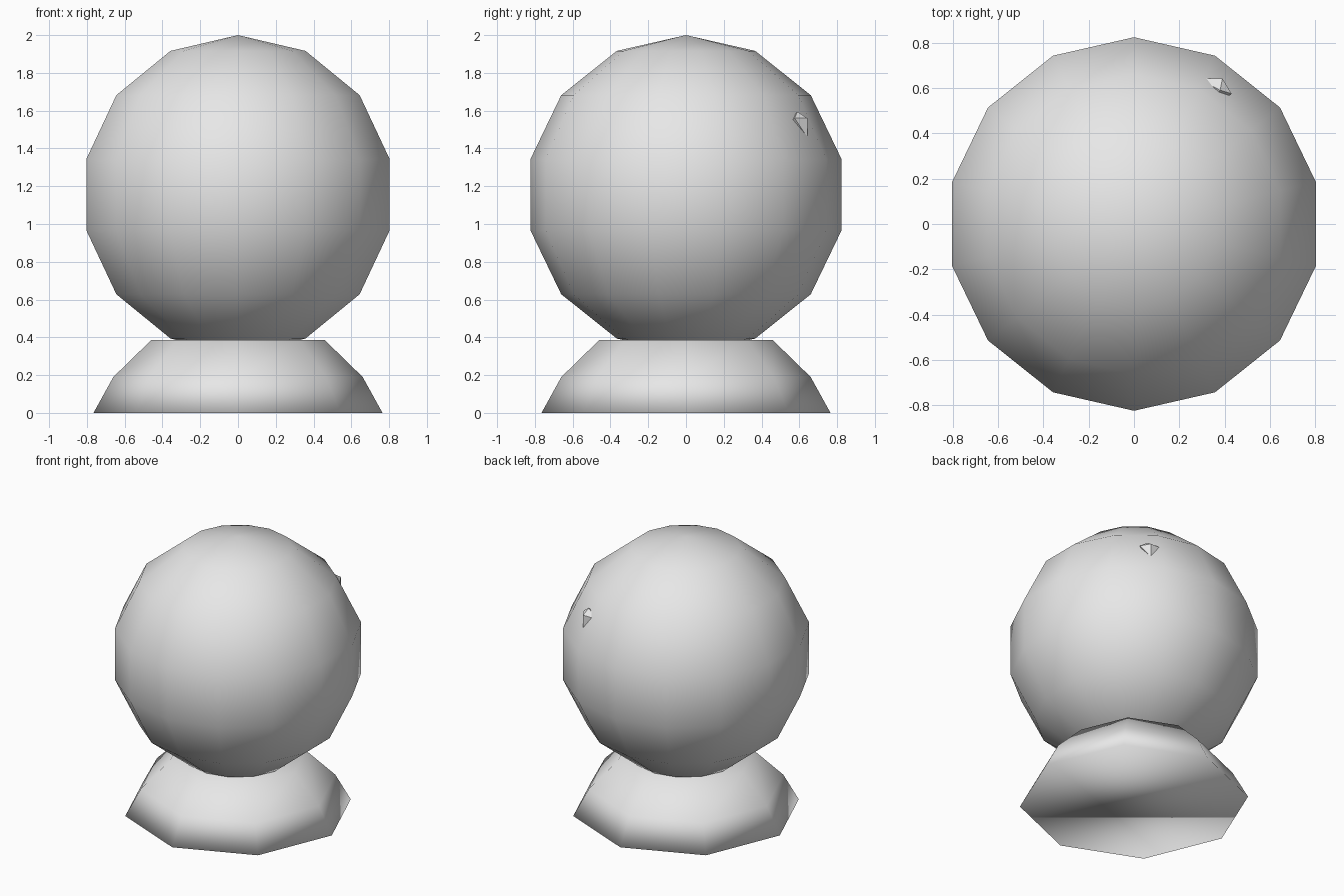
import bpy, bmesh, math
from mathutils import Vector

if "Cube" in bpy.data.objects:
    bpy.data.objects.remove(bpy.data.objects["Cube"])

grey = bpy.data.materials.new("plain grey")
grey.diffuse_color = (0.8, 0.8, 0.8, 1)
grey.use_nodes = True
grey.node_tree.nodes["Principled BSDF"].inputs["Base Color"].default_value = grey.diffuse_color


def add_object(name, bm, smooth=True):
    """Turn a bmesh into a grey object."""
    bmesh.ops.recalc_face_normals(bm, faces=bm.faces)
    for f in bm.faces:
        f.smooth = smooth
    mesh = bpy.data.meshes.new(name)
    bm.to_mesh(mesh)
    bm.free()
    mesh.materials.append(grey)
    obj = bpy.data.objects.new(name, mesh)
    bpy.context.collection.objects.link(obj)
    return obj


# Globe: 14 segments, 7 rings, smooth shaded, sunk slightly into the base
bm = bmesh.new()
bmesh.ops.create_uvsphere(bm, u_segments=14, v_segments=7, radius=0.845)
bmesh.ops.translate(bm, verts=bm.verts, vec=(0, 0, 1.155))
add_object("globe", bm)

# Base: eight-sided stepped cone, closed at both ends
bm = bmesh.new()
rings = []
for radius, z in [(0.765, 0), (0.66, 0.19), (0.46, 0.385)]:
    rings.append([bm.verts.new((radius * math.cos(i * math.pi / 4),
                                radius * math.sin(i * math.pi / 4), z))
                  for i in range(8)])
for low, high in zip(rings, rings[1:]):
    for i in range(8):
        j = (i + 1) % 8
        bm.faces.new((low[i], low[j], high[j], high[i]))
bm.faces.new(rings[0][::-1])
bm.faces.new(rings[-1])
add_object("base", bm)

# Flake: small chip inside the globe whose corner pokes out at the back
bm = bmesh.new()
for p in [(0.39, 0.642, 1.56), (0.39, 0.642, 1.46), (0.28, 0.642, 1.56),
          (0.43, 0.575, 1.56), (0.38, 0.59, 1.595), (0.25, 0.42, 1.42)]:
    bm.verts.new(Vector(p))
bmesh.ops.convex_hull(bm, input=bm.verts)
add_object("flake", bm, smooth=False)
